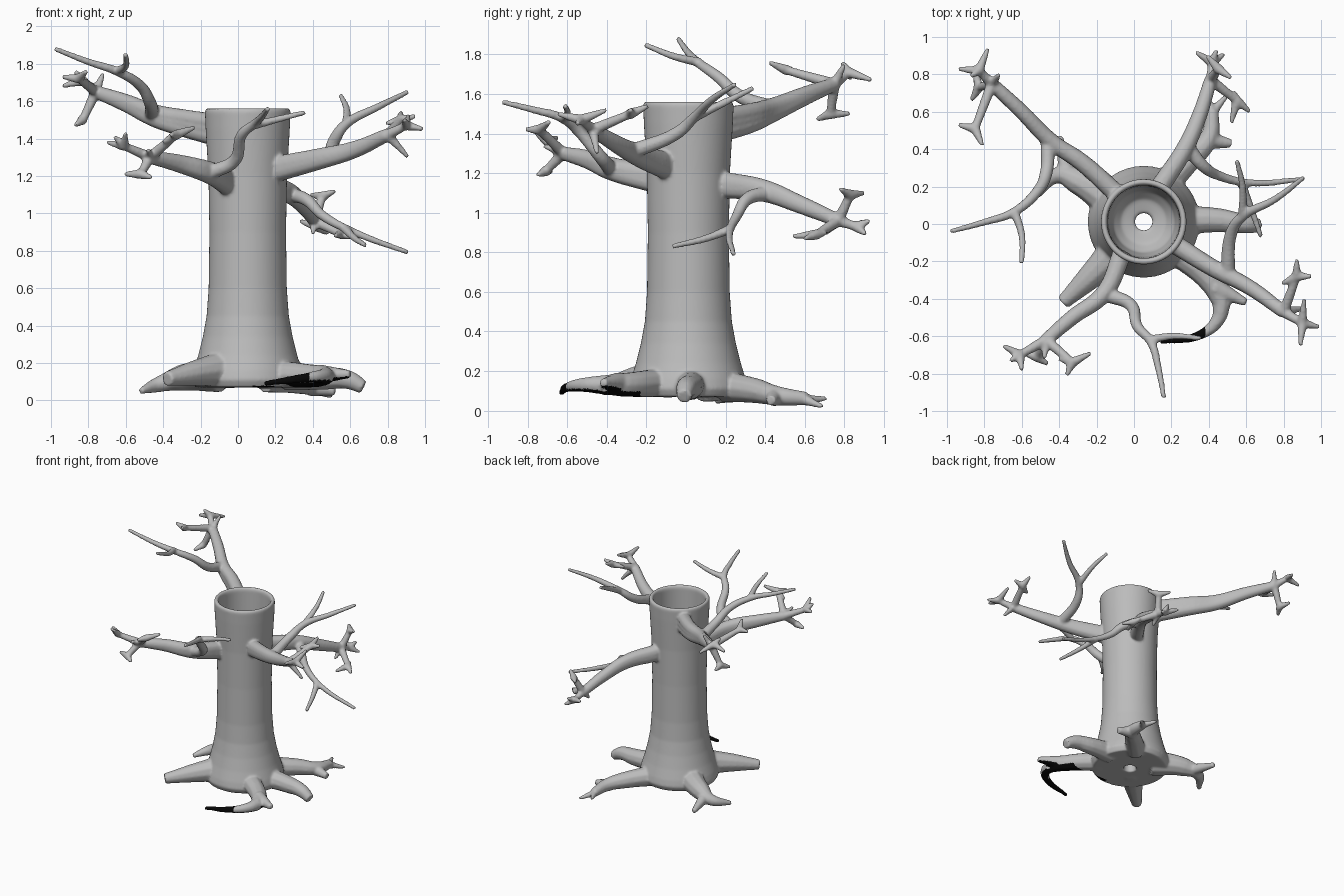
import bpy
import bmesh
import math
from mathutils import Vector

default_cube = bpy.data.objects.get("Cube")
if default_cube:
    bpy.data.objects.remove(default_cube)

CENTRE = Vector((.052, .012, 0))


def make_material(name, colour):
    material = bpy.data.materials.new(name)
    material.use_nodes = True
    material.diffuse_color = colour
    material.node_tree.nodes["Principled BSDF"].inputs["Base Color"].default_value = colour
    return material


def add_limb(target, start_radius, end_radius, points):
    """Sweep a tapering round tube through the points and add it to the target bmesh."""
    curve = bpy.data.curves.new("limb_path", "CURVE")
    curve.dimensions = "3D"
    curve.bevel_depth = 1
    curve.bevel_resolution = 3
    curve.resolution_u = 8
    curve.use_fill_caps = True
    spline = curve.splines.new("BEZIER")
    spline.bezier_points.add(len(points) - 1)
    for index, (knot, place) in enumerate(zip(spline.bezier_points, points)):
        fraction = index / (len(points) - 1)
        knot.co = place
        knot.radius = start_radius + (end_radius - start_radius) * fraction
        knot.handle_left_type = knot.handle_right_type = "AUTO"
    helper = bpy.data.objects.new("limb_helper", curve)
    bpy.context.collection.objects.link(helper)
    evaluated = helper.evaluated_get(bpy.context.evaluated_depsgraph_get())
    target.from_mesh(evaluated.to_mesh())
    evaluated.to_mesh_clear()
    bpy.data.objects.remove(helper)
    bpy.data.curves.remove(curve)


def add_star(target, base, *tips):
    """Short pointed spurs fanning out from one point."""
    for tip in tips:
        add_limb(target, .028, .012, [base, tip])


def add_branch(target, depth, main, tips, stars, twig, fork):
    """A deep, narrow bough with a spurred end, starred shoots and one long forked twig."""
    last = len(main) - 1
    for lift in (-depth, 0, depth):
        path = [Vector(place) + Vector((0, 0, lift * (1 - index / last)))
                for index, place in enumerate(main)]
        add_limb(target, .052, .036, path)
    add_star(target, main[-1], *tips)
    for shoot, spurs in stars:
        add_limb(target, .03, .022, [main[-1], shoot])
        add_star(target, shoot, *spurs)
    add_limb(target, .04, .014, twig)
    add_limb(target, .025, .014, fork)


def add_trunk(target, profile, sides=64):
    """Spin the closed wall profile round the trunk axis."""
    rings = []
    for step in range(sides):
        angle = math.tau * step / sides
        direction = Vector((math.cos(angle), math.sin(angle), 0))
        rings.append([target.verts.new(CENTRE + direction * radius + Vector((0, 0, height)))
                      for radius, height in profile])
    count = len(profile)
    for step in range(sides):
        here, after = rings[step], rings[(step + 1) % sides]
        for k in range(count):
            n = (k + 1) % count
            target.faces.new((here[k], after[k], after[n], here[n]))


tree = bmesh.new()

# Hollow trunk with a flared foot and a drain hole in the floor
add_trunk(tree, [(.047, .07), (.28, .07), (.3, .11), (.29, .16), (.265, .24), (.24, .34),
                 (.22, .45), (.209, .6), (.205, .9), (.21, 1.2), (.225, 1.45),
                 (.229, 1.545), (.222, 1.562), (.203, 1.562), (.195, 1.54),
                 (.188, .4), (.165, .29), (.12, .24), (.047, .22)])

# Front left-hand root
add_limb(tree, .11, .04, [(-.04, -.09, .17), (-.2, -.25, .15), (-.38, -.42, .115)])

# Side root with a hooked end
add_limb(tree, .1, .018, [(-.1, .1, .14), (-.3, .23, .12), (-.41, .26, .09), (-.52, .15, .05)])
add_limb(tree, .045, .02, [(-.36, .27, .1), (-.4, .47, .07)])

# Back root with a split end
add_limb(tree, .08, .035, [(.15, .2, .12), (.3, .35, .1), (.4, .46, .075), (.42, .61, .06)])
add_limb(tree, .05, .025, [(.39, .45, .07), (.52, .43, .05)])
add_star(tree, (.42, .6, .055), (.5, .69, .02), (.37, .71, .06))

# Straight side root
add_limb(tree, .08, .038, [(.25, .02, .13), (.45, .02, .12), (.59, 0, .11), (.67, -.01, .07)])

# Curled front root
add_limb(tree, .075, .05, [(.22, -.14, .14), (.41, -.31, .13), (.47, -.42, .13)])
add_limb(tree, .05, .014, [(.47, -.42, .13), (.45, -.51, .13), (.36, -.59, .12), (.14, -.63, .09)])
add_limb(tree, .055, .022, [(.43, -.34, .14), (.6, -.42, .14)])

# Front branch
add_branch(
    tree, .022,
    [(-.06, -.15, 1.17), (-.16, -.37, 1.22), (-.33, -.5, 1.27), (-.47, -.62, 1.3)],
    [(-.48, -.72, 1.34)],
    [((-.61, -.7, 1.36), [(-.7, -.65, 1.38), (-.6, -.78, 1.43), (-.66, -.73, 1.41)]),
     ((-.33, -.74, 1.42), [(-.23, -.69, 1.46), (-.36, -.81, 1.42), (-.4, -.72, 1.38)]),
     ((-.52, -.71, 1.21), [(-.61, -.68, 1.21), (-.46, -.75, 1.19)])],
    [(-.14, -.38, 1.22), (-.02, -.43, 1.28), (.02, -.55, 1.42),
     (.09, -.63, 1.48), (.13, -.77, 1.52), (.16, -.93, 1.56)],
    [(.08, -.62, 1.47), (.2, -.6, 1.5), (.36, -.61, 1.54)])

# Right-hand side branch
add_branch(
    tree, .018,
    [(.22, -.11, 1.24), (.43, -.24, 1.29), (.62, -.34, 1.34), (.8, -.47, 1.42)],
    [(.91, -.45, 1.3)],
    [((.9, -.53, 1.47), [(.99, -.55, 1.45), (.89, -.65, 1.5), (.91, -.4, 1.52)]),
     ((.87, -.28, 1.5), [(.87, -.19, 1.54), (.95, -.28, 1.52), (.79, -.32, 1.48)])],
    [(.5, -.27, 1.31), (.52, -.05, 1.4), (.58, .04, 1.48), (.75, .13, 1.57), (.91, .25, 1.65)],
    [(.58, .04, 1.48), (.58, .2, 1.56), (.55, .34, 1.63)])

# Highest branch, at the back
add_branch(
    tree, .038,
    [(-.09, .16, 1.44), (-.28, .33, 1.48), (-.44, .44, 1.52), (-.6, .6, 1.59), (-.76, .75, 1.65)],
    [(-.72, .8, 1.75)],
    [((-.83, .82, 1.71), [(-.94, .83, 1.68), (-.78, .94, 1.67), (-.87, .79, 1.76)]),
     ((-.85, .51, 1.72), [(-.94, .53, 1.73), (-.81, .42, 1.76)]),
     ((-.83, .73, 1.5), [(-.87, .66, 1.47), (-.85, .83, 1.5)])],
    [(-.46, .44, 1.53), (-.47, .27, 1.59), (-.52, .17, 1.68),
     (-.65, .06, 1.76), (-.8, .01, 1.81), (-.98, -.04, 1.88)],
    [(-.64, .07, 1.76), (-.6, -.06, 1.79), (-.6, -.21, 1.85)])

# Drooping back branch
add_branch(
    tree, .016,
    [(.14, .2, 1.14), (.27, .4, 1.11), (.35, .58, 1.04), (.41, .77, .96)],
    [(.4, .7, .89)],
    [((.42, .86, .93), [(.33, .92, .96), (.48, .91, .89), (.44, .93, .96)]),
     ((.55, .66, .89), [(.62, .6, .87), (.52, .54, .88), (.53, .71, .9)]),
     ((.45, .83, 1.09), [(.52, .78, 1.12), (.39, .9, 1.1)])],
    [(.28, .42, 1.1), (.37, .31, 1.07), (.45, .26, .99), (.62, .22, .9), (.91, .24, .79)],
    [(.57, .23, .92), (.62, .1, .87), (.68, -.07, .83)])

raw_mesh = bpy.data.meshes.new("tree_parts")
tree.to_mesh(raw_mesh)
tree.free()
parts = bpy.data.objects.new("tree_parts", raw_mesh)
bpy.context.collection.objects.link(parts)

# Fuse the trunk, roots and branches into one soft skin
fuse = parts.modifiers.new("fuse", "REMESH")
fuse.mode = "VOXEL"
fuse.voxel_size = .009
soften = parts.modifiers.new("soften", "SMOOTH")
soften.factor = .5
soften.iterations = 6
graph = bpy.context.evaluated_depsgraph_get()
skin = bpy.data.meshes.new_from_object(parts.evaluated_get(graph))
bpy.data.objects.remove(parts)
skin.name = "bare_tree"
bare_tree = bpy.data.objects.new("bare_tree", skin)
bpy.context.collection.objects.link(bare_tree)

skin.materials.clear()
skin.materials.append(make_material("grey bark", (.5, .5, .5, 1)))
skin.materials.append(make_material("black root", (.002, .002, .002, 1)))

# The curled root is black underneath and at its tip
for face in skin.polygons:
    spot = face.center
    on_root = spot.z < .3 and spot.y < -.23 and spot.x > .08
    at_tip = spot.y < -.5 and spot.x < .38
    face.material_index = int(on_root and (face.normal.z < -.55 or at_tip))
    face.use_smooth = True
